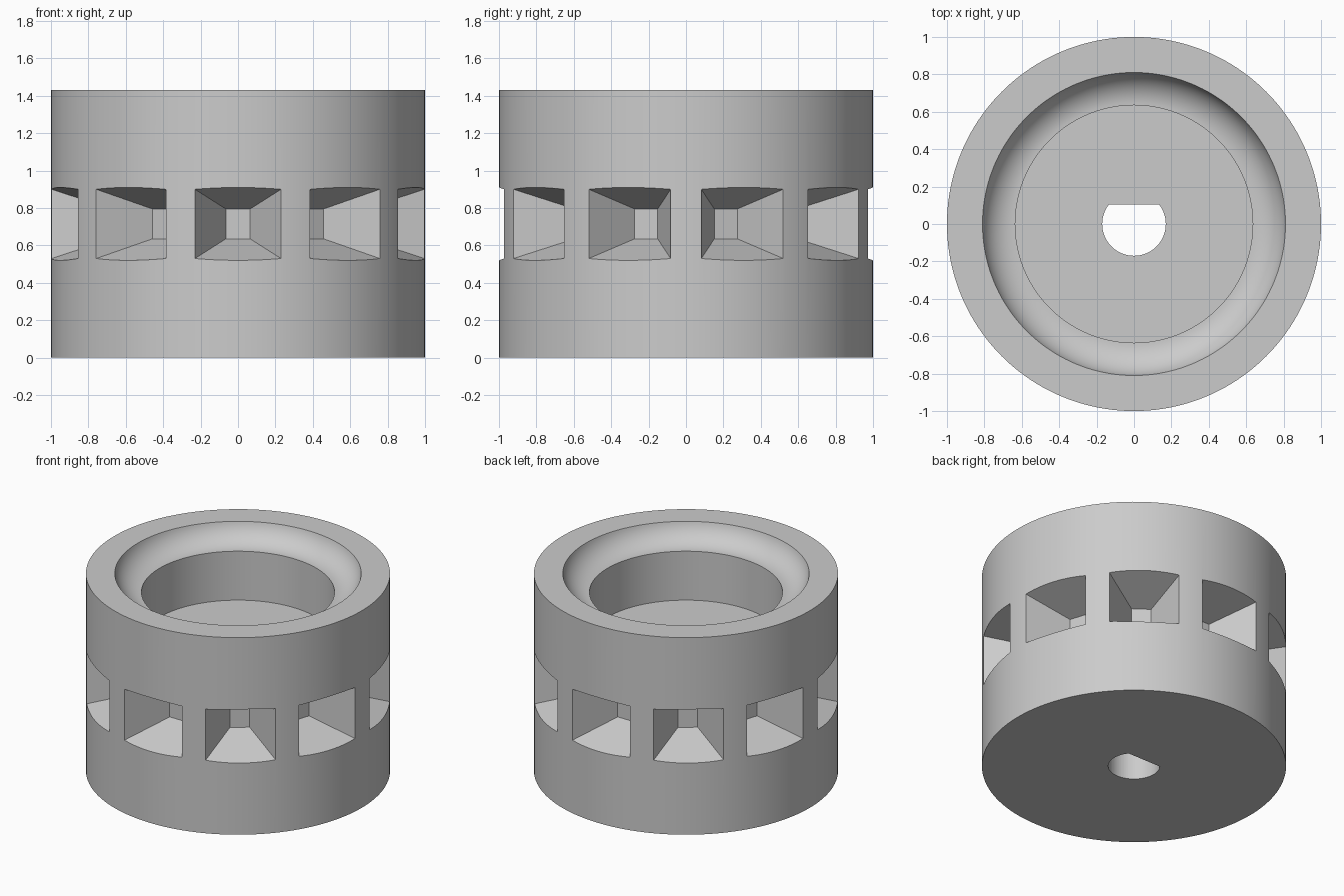
import bpy, bmesh
from math import pi, sin, cos, asin, radians
from mathutils import Matrix, Vector

cube = bpy.data.objects.get("Cube")
if cube:
    bpy.data.objects.remove(cube, do_unlink=True)

HEIGHT = 1.43
BORE_R, BORE_FLAT = 0.17, 0.105
POCKETS = 10

grey = bpy.data.materials.new("light grey")
grey.use_nodes = True
colour = (0.6, 0.6, 0.6, 1)
grey.diffuse_color = colour
grey.node_tree.nodes["Principled BSDF"].inputs["Base Color"].default_value = colour


def make_object(name, bm):
    bmesh.ops.recalc_face_normals(bm, faces=bm.faces)
    mesh = bpy.data.meshes.new(name)
    bm.to_mesh(mesh)
    bm.free()
    mesh.materials.append(grey)
    obj = bpy.data.objects.new(name, mesh)
    bpy.context.collection.objects.link(obj)
    return obj


def lathe(name, profile, steps):
    bm = bmesh.new()
    verts = [bm.verts.new((r, 0, z)) for r, z in profile]
    edges = [bm.edges.new(pair) for pair in zip(verts, verts[1:])]
    bmesh.ops.spin(bm, geom=verts + edges, cent=(0, 0, 0), axis=(0, 0, 1),
                   angle=2 * pi, steps=steps, use_merge=True)
    bmesh.ops.remove_doubles(bm, verts=bm.verts, dist=1e-5)
    return make_object(name, bm)


def loft(bm, rings):
    """Closed solid between two rings of points."""
    a, b = [[bm.verts.new(p) for p in ring] for ring in rings]
    bm.faces.new(a)
    bm.faces.new(b)
    for i in range(len(a)):
        j = (i + 1) % len(a)
        bm.faces.new((a[i], a[j], b[j], b[i]))


def cut(body, cutter):
    cutter.hide_render = True
    mod = body.modifiers.new("cut", "BOOLEAN")
    mod.operation, mod.solver, mod.object = "DIFFERENCE", "EXACT", cutter
    bpy.context.view_layer.objects.active = body
    bpy.ops.object.modifier_apply(modifier=mod.name)
    bpy.data.objects.remove(cutter, do_unlink=True)


# Turned body: outer wall, flat rim, concave cove, round recess and its floor
cove_r, cove_z, recess_r = 0.181, HEIGHT + 0.046, 0.635
start = asin(0.046 / cove_r)
cove = []
for i in range(17):
    a = start + (pi / 2 - start) * i / 16
    cove.append((recess_r + cove_r * cos(a), cove_z - cove_r * sin(a)))
profile = [(0, 0), (1, 0), (1, HEIGHT)] + cove + [(recess_r, 0.94), (0, 0.94)]
body = lathe("wheel_body", profile, 160)

# Tapered blind pockets around the wall
bm = bmesh.new()
for k in range(POCKETS):
    turn = Matrix.Rotation(2 * pi * k / POCKETS, 3, "Z")
    rings = []
    for depth, w, h in ((0.69, 0.065, 0.08), (1.1, 0.304, 0.232)):
        corners = ((-w, -h), (w, -h), (w, h), (-w, h))
        rings.append([turn @ Vector((x, -depth, HEIGHT / 2 + z)) for x, z in corners])
    loft(bm, rings)
cut(body, make_object("pocket_cutter", bm))

# D-shaped shaft bore, flat side towards the back
bm = bmesh.new()
flat = asin(BORE_FLAT / BORE_R)
angles = [pi - flat + (pi + 2 * flat) * i / 48 for i in range(49)]
loft(bm, [[(BORE_R * cos(a), BORE_R * sin(a), z) for a in angles] for z in (-0.2, 1.2)])
cut(body, make_object("bore_cutter", bm))

# Smooth round walls, crisp edges
bpy.ops.object.select_all(action="DESELECT")
body.select_set(True)
bpy.context.view_layer.objects.active = body
bpy.ops.object.shade_smooth_by_angle(angle=radians(25))
